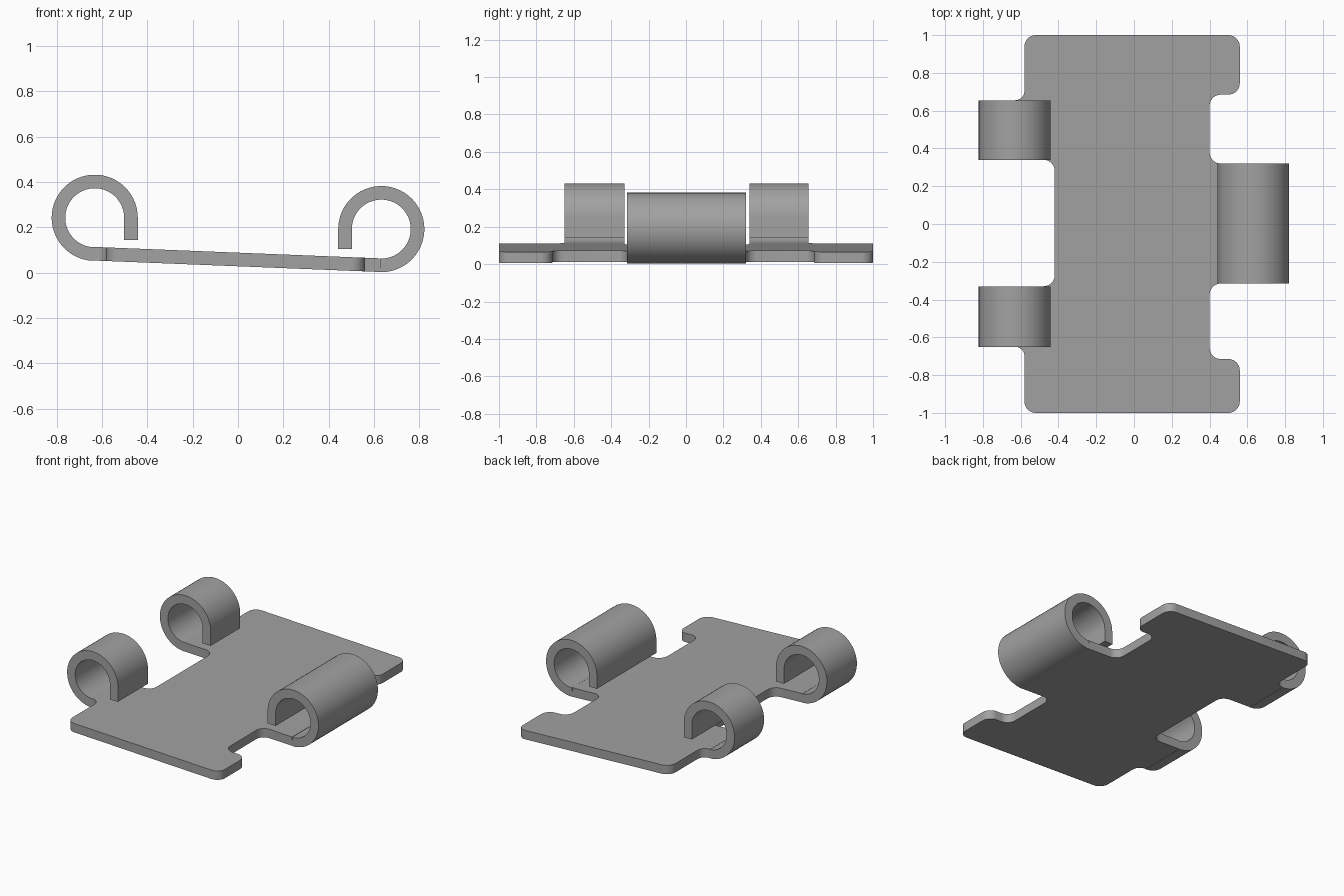
import bpy
import bmesh
from math import pi, cos, sin, radians, atan
from mathutils import Vector

cube = bpy.data.objects.get("Cube")
if cube:
    bpy.data.objects.remove(cube)

THICK, SLOPE, MID_Z = 0.06, 0.04, 0.028

steel = bpy.data.materials.new("grey steel")
steel.use_nodes = True
GREY = (0.36, 0.36, 0.36, 1)
steel.diffuse_color = GREY
steel.node_tree.nodes["Principled BSDF"].inputs["Base Color"].default_value = GREY


def extruded(name, points, direction):
    """Solid made by extruding a flat outline along a direction."""
    bm = bmesh.new()
    face = bm.faces.new([bm.verts.new(p) for p in points])
    out = bmesh.ops.extrude_face_region(bm, geom=[face])
    moved = [v for v in out["geom"] if isinstance(v, bmesh.types.BMVert)]
    bmesh.ops.translate(bm, verts=moved, vec=direction)
    bmesh.ops.recalc_face_normals(bm, faces=bm.faces)
    mesh = bpy.data.meshes.new(name)
    bm.to_mesh(mesh)
    bm.free()
    mesh.materials.append(steel)
    obj = bpy.data.objects.new(name, mesh)
    bpy.context.collection.objects.link(obj)
    bpy.ops.object.select_all(action="DESELECT")
    obj.select_set(True)
    bpy.context.view_layer.objects.active = obj
    bpy.ops.object.shade_smooth_by_angle(angle=radians(35))
    return obj


def rounded(corners, steps=8):
    """Round each right-angled corner (x, y, radius) of an outline."""
    result = []
    for i, (x, y, r) in enumerate(corners):
        c = Vector((x, y))
        if r == 0:
            result.append(c)
            continue
        a = (Vector(corners[i - 1][:2]) - c).normalized() * r
        b = (Vector(corners[(i + 1) % len(corners)][:2]) - c).normalized() * r
        for k in range(steps + 1):
            t = k / steps * pi / 2
            result.append(c + a * (1 - sin(t)) + b * (1 - cos(t)))
    return result


# Sloping base plate with side notches and tabs
R = 0.06
outline = rounded([
    (-0.58, -1, R), (0.56, -1, R), (0.56, -0.715, R), (0.40, -0.715, R),
    (0.40, -0.315, R), (0.625, -0.315, 0), (0.625, 0.32, 0), (0.40, 0.32, R),
    (0.40, 0.685, R), (0.56, 0.685, R), (0.56, 1, R), (-0.58, 1, R),
    (-0.58, 0.655, 0.05), (-0.64, 0.655, 0), (-0.64, 0.34, 0), (-0.42, 0.34, R),
    (-0.42, -0.33, R), (-0.64, -0.33, 0), (-0.64, -0.65, 0), (-0.58, -0.65, 0.05),
])
extruded("base_plate", [(p.x, p.y, MID_Z - SLOPE * p.x) for p in outline], (0, 0, THICK))


def curl(name, side, center_z, end_z, y0, y1, outer=0.19, steps=40):
    """Rolled hook that rises from a tab and ends in a short straight lip."""
    start = -pi / 2 - side * atan(SLOPE)
    angles = [start + (pi - start) * k / steps for k in range(steps + 1)]

    def arc(r):
        return [(side * (0.632 + r * cos(a)), center_z + r * sin(a)) for a in angles]

    outside, inside = arc(outer), arc(outer - THICK)
    lip = [(outside[-1][0], end_z), (inside[-1][0], end_z)]
    profile = outside + lip + inside[::-1]
    extruded(name, [(x, y0, z) for x, z in profile], (0, y1 - y0, 0))


curl("left_curl", 1, 0.192, 0.105, -0.315, 0.32)
curl("right_front_curl", -1, 0.242, 0.143, -0.65, -0.33)
curl("right_back_curl", -1, 0.242, 0.143, 0.34, 0.655)
